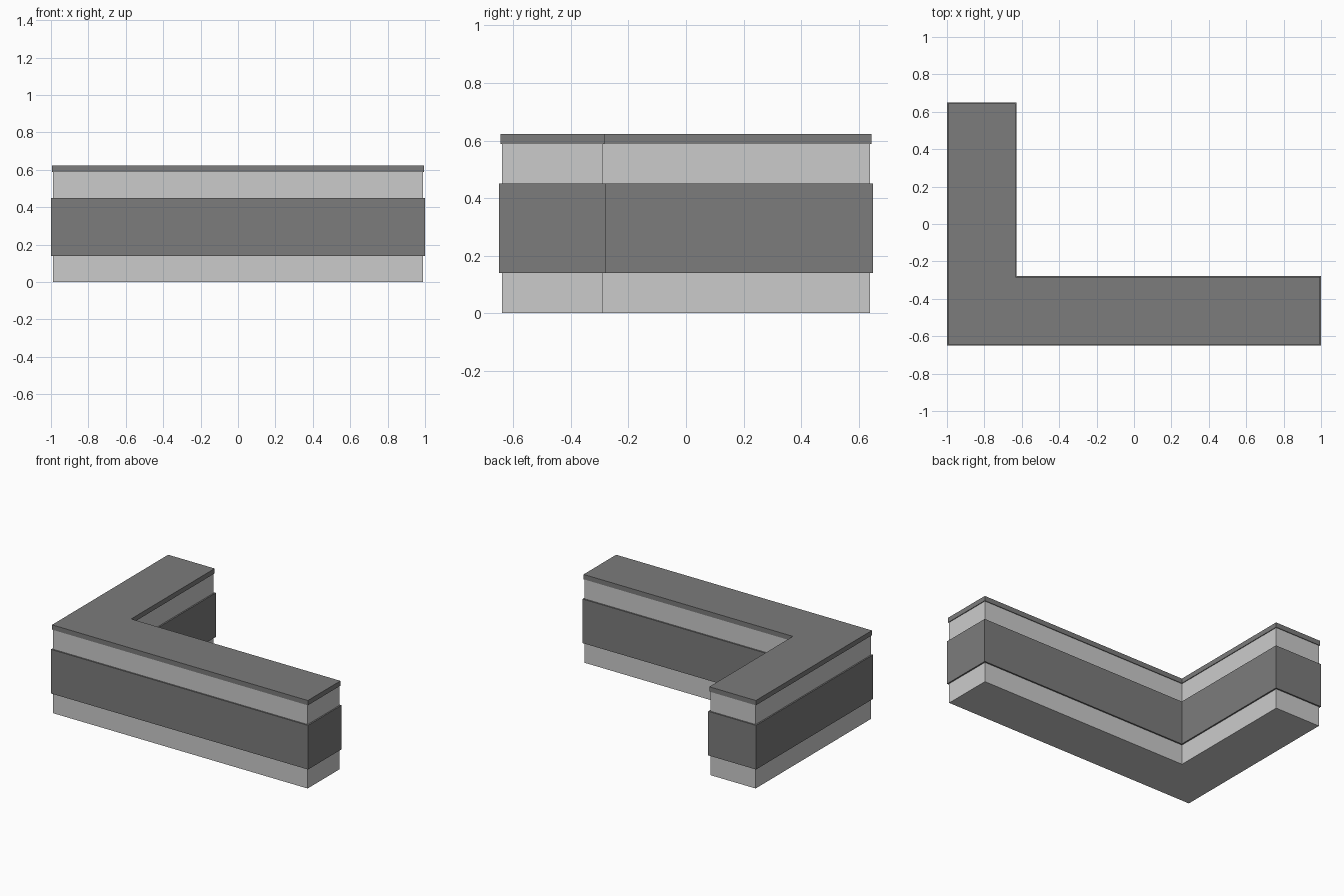
import bpy
import bmesh

if "Cube" in bpy.data.objects:
    bpy.data.objects.remove(bpy.data.objects["Cube"])

# Body outline: two legs of equal width meeting at the front left corner
X, Y, W = 0.99, 0.64, 0.352


def l_block(name, grow, z0, z1, material=None):
    """Extruded L shape, its outline offset outward by grow."""
    x0, x1, y0, y1 = -X - grow, X + grow, -Y - grow, Y + grow
    xi, yi = -X + W + grow, -Y + W + grow
    outline = [(x0, y0), (x1, y0), (x1, yi), (xi, yi), (xi, y1), (x0, y1)]
    bm = bmesh.new()
    base = bm.faces.new([bm.verts.new((x, y, z0)) for x, y in outline])
    ext = bmesh.ops.extrude_face_region(bm, geom=[base], use_keep_orig=True)
    top = [v for v in ext["geom"] if isinstance(v, bmesh.types.BMVert)]
    bmesh.ops.translate(bm, verts=top, vec=(0, 0, z1 - z0))
    bmesh.ops.recalc_face_normals(bm, faces=bm.faces)
    mesh = bpy.data.meshes.new(name)
    bm.to_mesh(mesh)
    bm.free()
    if material:
        mesh.materials.append(material)
    obj = bpy.data.objects.new(name, mesh)
    bpy.context.collection.objects.link(obj)
    return obj


dark = bpy.data.materials.new("dark_grey")
dark.diffuse_color = (0.2, 0.2, 0.2, 1)
dark.use_nodes = True
dark.node_tree.nodes["Principled BSDF"].inputs["Base Color"].default_value = dark.diffuse_color

# Light core, protruding middle band, thin top slab
l_block("counter_body", 0, 0, 0.59)
l_block("middle_band", 0.01, 0.14, 0.45, dark)
l_block("counter_top", 0.005, 0.588, 0.622, dark)
